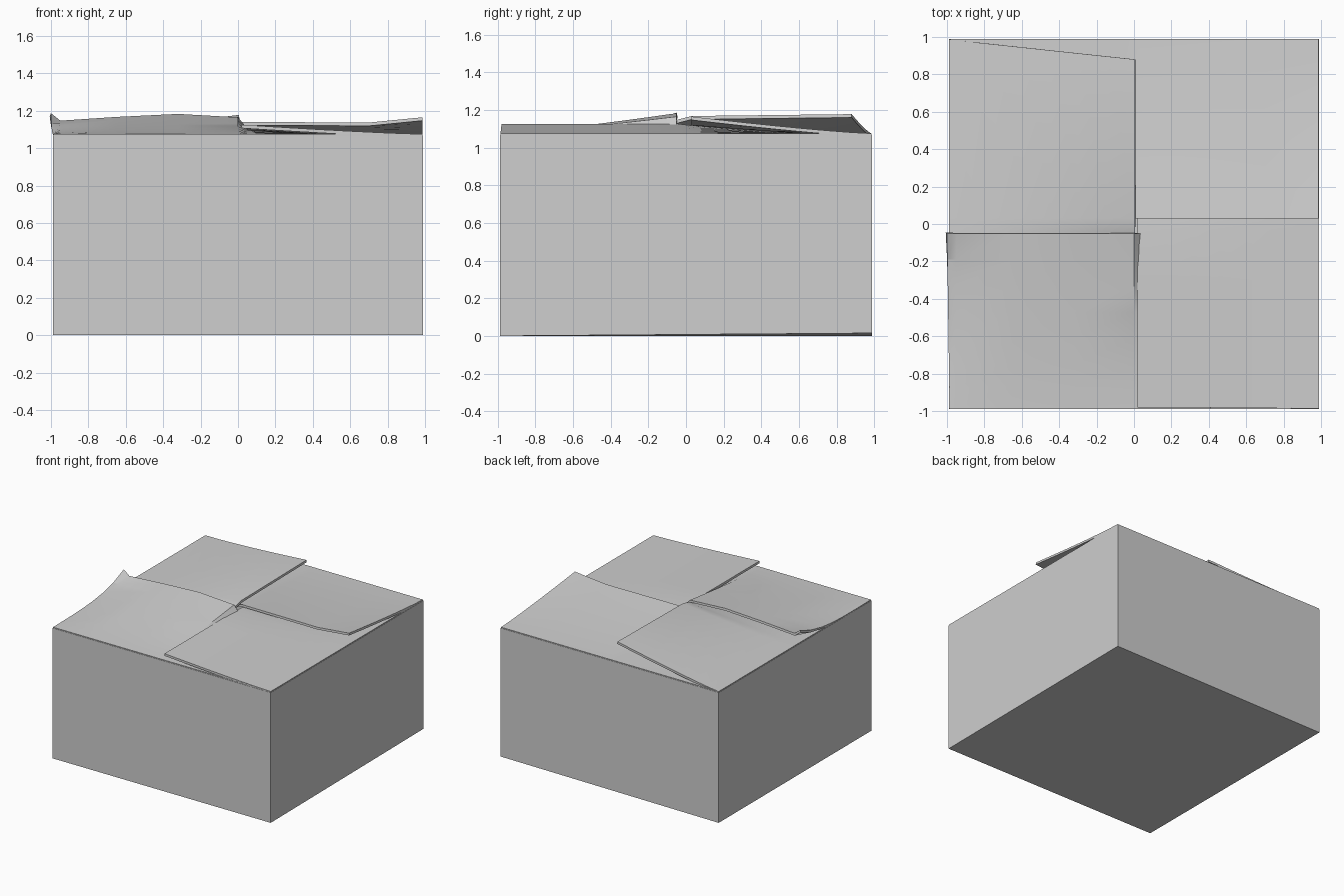
import bpy
import bmesh
import math
from mathutils import Matrix

HALF = 0.988      # half width of the box
FOLD = 0.986      # distance of the fold lines from the middle
RIM = 1.075       # height of the fold lines
ROWS = (0, 0.12, 0.25, 0.4, 0.55, 0.7, 0.85, 1)

if "Cube" in bpy.data.objects:
    bpy.data.objects.remove(bpy.data.objects["Cube"], do_unlink=True)

# Plain grey card
card = bpy.data.materials.new("grey_card")
card.use_nodes = True
GREY = (0.62, 0.62, 0.62, 1)
card.diffuse_color = GREY
card.node_tree.nodes["Principled BSDF"].inputs["Base Color"].default_value = GREY


def finish(bm, name, thickness):
    """Turn a bmesh sheet into a thick card object with crisp edges."""
    mesh = bpy.data.meshes.new(name)
    bm.to_mesh(mesh)
    bm.free()
    mesh.materials.append(card)
    obj = bpy.data.objects.new(name, mesh)
    bpy.context.collection.objects.link(obj)
    solid = obj.modifiers.new("card_thickness", "SOLIDIFY")
    solid.thickness = thickness
    solid.offset = -1
    bpy.ops.object.select_all(action="DESELECT")
    obj.select_set(True)
    bpy.context.view_layer.objects.active = obj
    # Thickness is applied first so that the card edges are marked sharp
    bpy.ops.object.modifier_apply(modifier=solid.name)
    bpy.ops.object.shade_smooth_by_angle(angle=math.radians(30))


def make_flap(name, angle, reach, edge):
    """Loft from the fold to a free edge of (position, lift, bend) points."""
    bm = bmesh.new()
    grid = []
    for i, (u, lift, bend) in enumerate(edge):
        fold_u = u
        if i == 0:
            fold_u = -FOLD
        elif i == len(edge) - 1:
            fold_u = FOLD
        grid.append([bm.verts.new((fold_u + (u - fold_u) * t,
                                   -FOLD + (reach + FOLD) * t,
                                   RIM + lift * t ** bend)) for t in ROWS])
    for a, b in zip(grid, grid[1:]):
        for j in range(len(ROWS) - 1):
            bm.faces.new((a[j], b[j], b[j + 1], a[j + 1]))
    bm.transform(Matrix.Rotation(math.radians(angle), 4, "Z"))
    finish(bm, name, 0.018)


# Open box: floor and four walls
bm = bmesh.new()
bmesh.ops.create_cube(bm, size=2)
top = [f for f in bm.faces if f.normal.z > 0.5]
bmesh.ops.delete(bm, geom=top, context="FACES_ONLY")
for v in bm.verts:
    raised = 0.015 if v.co.x > 0 and v.co.y > 0 else 0
    v.co.z = RIM - 0.008 if v.co.z > 0 else raised
    v.co.x *= HALF
    v.co.y *= HALF
finish(bm, "box_body", 0.018)

# Four interleaved flaps, each over one neighbour and under the other
B = 1.25
make_flap("front_flap", 0, -0.05, [
    (-1, 0.112, 4), (-0.95, 0.072, B), (-0.65, 0.092, B), (-0.32, 0.108, B),
    (0, 0.09, B), (0.05, 0.03, B), (0.97, -0.04, B)])
make_flap("right_flap", 90, -0.02, [
    (-0.98, 0.05, B), (-0.3, 0.05, B), (-0.03, 0.05, B),
    (0.05, 0.04, B), (0.97, -0.04, B)])
make_flap("back_flap", 180, -0.03, [
    (-FOLD, 0.09, B), (-0.7, 0.062, B), (-0.02, 0.065, B),
    (0.04, 0.05, B), (0.97, -0.04, B)])
make_flap("left_flap", 270, 0.005, [
    (-0.88, 0.103, B), (-0.03, 0.093, B), (0.04, 0.075, B),
    (0.1, 0.05, B), (0.97, -0.04, B)])
